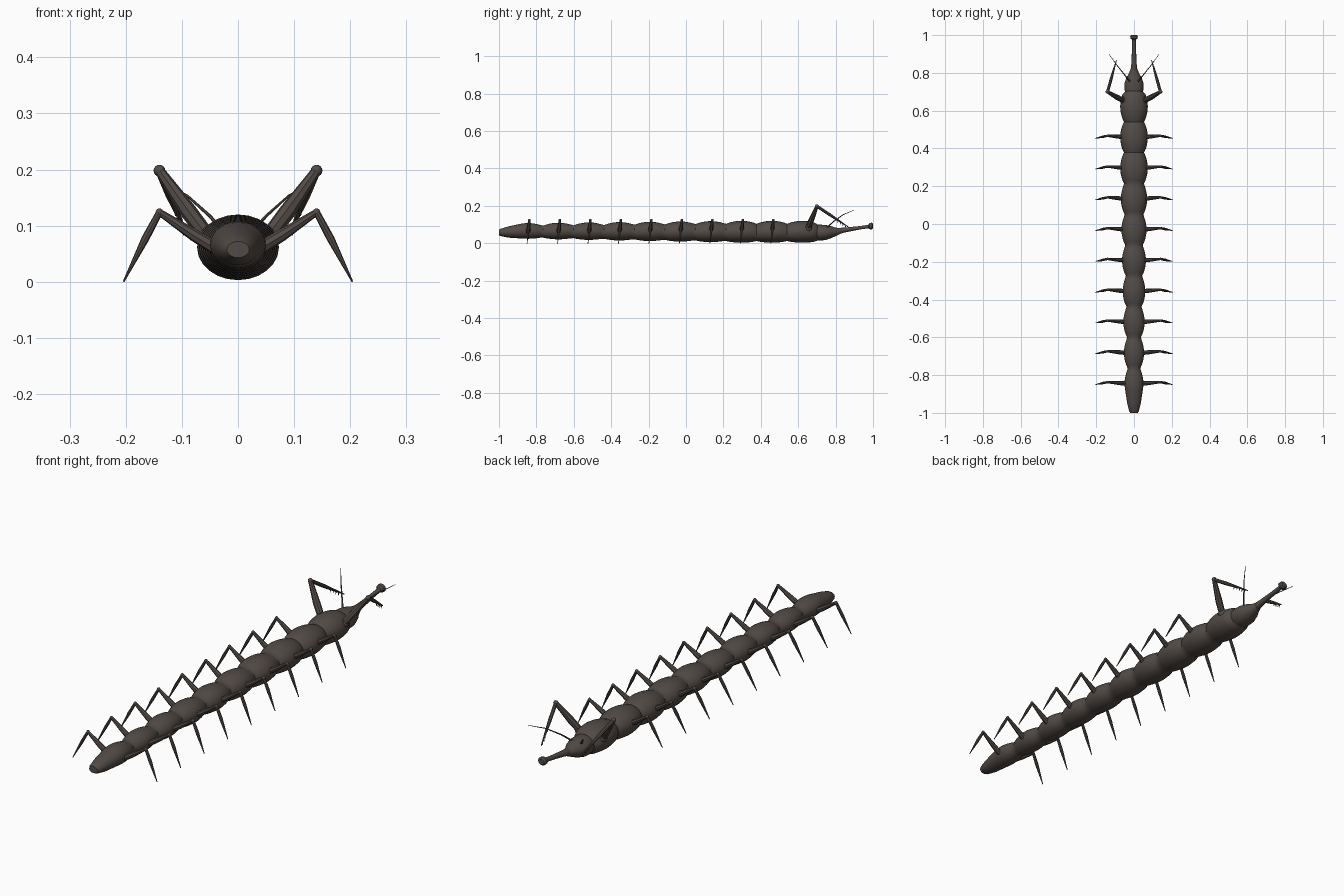
import bpy, math
from mathutils import Vector

cube = bpy.data.objects.get("Cube")
if cube:
    bpy.data.objects.remove(cube, do_unlink=True)

shell = bpy.data.materials.new("dark brown shell")
shell.use_nodes = True
colour = (0.085, 0.07, 0.062, 1)
shell.diffuse_color = colour
shell.node_tree.nodes["Principled BSDF"].inputs["Base Color"].default_value = colour


def finish(name, verts, faces):
    mesh = bpy.data.meshes.new(name)
    mesh.from_pydata(verts, [], faces)
    mesh.materials.append(shell)
    obj = bpy.data.objects.new(name, mesh)
    bpy.context.collection.objects.link(obj)
    bpy.ops.object.select_all(action="DESELECT")
    obj.select_set(True)
    bpy.context.view_layer.objects.active = obj
    bpy.ops.object.shade_smooth_by_angle(angle=math.radians(40))
    return obj


def skin(name, rings):
    """Join equal-sided rings into one closed skin."""
    n = len(rings[0])
    verts = [v for ring in rings for v in ring]
    faces = [(i * n + j, i * n + (j + 1) % n, (i + 1) * n + (j + 1) % n, (i + 1) * n + j)
             for i in range(len(rings) - 1) for j in range(n)]
    faces += [tuple(reversed(range(n))), tuple(range(len(verts) - n, len(verts)))]
    return finish(name, verts, faces)


def loft(name, stations, sides=24):
    """Elliptical rings along y: (y, half width, bottom z, top z)."""
    turns = [-2 * math.pi * j / sides for j in range(sides)]
    return skin(name, [[(w * math.cos(a), y, (lo + hi) / 2 + (hi - lo) / 2 * math.sin(a))
                        for a in turns] for y, w, lo, hi in stations])


def limb(name, points, radii, sides=8):
    """Tapered tube through points."""
    points = [Vector(p) for p in points]
    rings = []
    for i, p in enumerate(points):
        d = (points[min(i + 1, len(points) - 1)] - points[max(i - 1, 0)]).normalized()
        u = d.orthogonal().normalized()
        v = d.cross(u)
        rings.append([p + radii[i] * (u * math.cos(t) + v * math.sin(t))
                      for t in (2 * math.pi * j / sides for j in range(sides))])
    return skin(name, rings)


def ball(name, centre, r):
    bpy.ops.mesh.primitive_uv_sphere_add(segments=12, ring_count=8, radius=r, location=centre)
    obj = bpy.context.object
    obj.name = name
    obj.data.materials.append(shell)
    bpy.ops.object.shade_smooth_by_angle(angle=math.radians(40))


# Segmented body: tail cone, then ten swelling segments
PITCH, FIRST = 0.163, -0.845
stations = [(-1, 0.02, 0.043, 0.072), (-0.99, 0.026, 0.038, 0.078), (-0.95, 0.036, 0.03, 0.09)]
STEPS = 10
for k in range(10):
    grow = min(1, k / 7)
    width = 0.05 + 0.023 * grow
    low, high = 0.024 - 0.021 * grow, 0.108 + 0.012 * grow
    for s in range(0 if k else 3, STEPS):
        t = s / STEPS
        pinch = 1 - math.sin(math.pi * t) ** 0.8
        stations.append((FIRST + PITCH * (k - 0.5 + t), width - 0.02 * pinch,
                         low + 0.009 * pinch, high - 0.016 * pinch))
stations.append((0.704, 0.045, 0.015, 0.1))
loft("body", stations)

# Head and long snout with a flared end
loft("head", [(0.68, 0.042, 0.02, 0.095), (0.71, 0.05, 0.014, 0.1), (0.745, 0.05, 0.017, 0.098),
              (0.775, 0.04, 0.027, 0.092), (0.8, 0.026, 0.038, 0.084), (0.825, 0.016, 0.05, 0.08)])
loft("snout", [(0.8, 0.019, 0.045, 0.081), (0.85, 0.014, 0.058, 0.084), (0.92, 0.011, 0.072, 0.091),
               (0.98, 0.01, 0.081, 0.099)], 12)
loft("snout_tip", [(0.975, 0.01, 0.082, 0.1), (0.982, 0.019, 0.075, 0.109),
                   (0.994, 0.02, 0.074, 0.11), (1, 0.014, 0.08, 0.104)], 12)

for side, label in ((1, "left"), (-1, "right")):
    # Nine walking legs
    for k in range(9):
        y = FIRST + PITCH * k
        hip, knee = (side * 0.04, y, 0.06), (side * 0.14, y + 0.008, 0.124)
        foot = (side * 0.204, y - 0.005, 0)
        mid = (side * 0.078, y + 0.003, 0.083)
        limb(f"{label}_thigh_{k + 1}", [hip, mid, knee], [0.012, 0.011, 0.006])
        limb(f"{label}_shin_{k + 1}", [knee, (side * 0.165, y + 0.003, 0.077), foot],
             [0.006, 0.007, 0.0015])
        ball(f"{label}_knee_{k + 1}", knee, 0.0068)

    # Raised grasping foreleg with toothed forearm
    knee, tip = Vector((side * 0.14, 0.70, 0.198)), Vector((side * 0.093, 0.868, 0.087))
    limb(f"{label}_foreleg_upper", [(side * 0.05, 0.65, 0.075), (side * 0.088, 0.67, 0.125), knee],
         [0.014, 0.015, 0.009])
    ball(f"{label}_foreleg_base", (side * 0.053, 0.655, 0.08), 0.021)
    ball(f"{label}_foreleg_knee", knee, 0.0105)
    limb(f"{label}_foreleg_lower", [knee, knee.lerp(tip, 0.4), tip], [0.008, 0.008, 0.002])
    for i in range(5):
        root = knee.lerp(tip, 0.6 + 0.08 * i)
        limb(f"{label}_foreleg_tooth_{i + 1}", [root, root + Vector((0, -0.004, -0.014))],
             [0.003, 0.0006], 5)

    # Thin curved antenna
    limb(f"{label}_antenna", [(side * 0.022, 0.755, 0.085), (side * 0.05, 0.79, 0.117),
                              (side * 0.09, 0.84, 0.153), (side * 0.133, 0.9, 0.178)],
         [0.004, 0.003, 0.0022, 0.001], 6)
    ball(f"{label}_antenna_base", (side * 0.022, 0.757, 0.085), 0.008)
